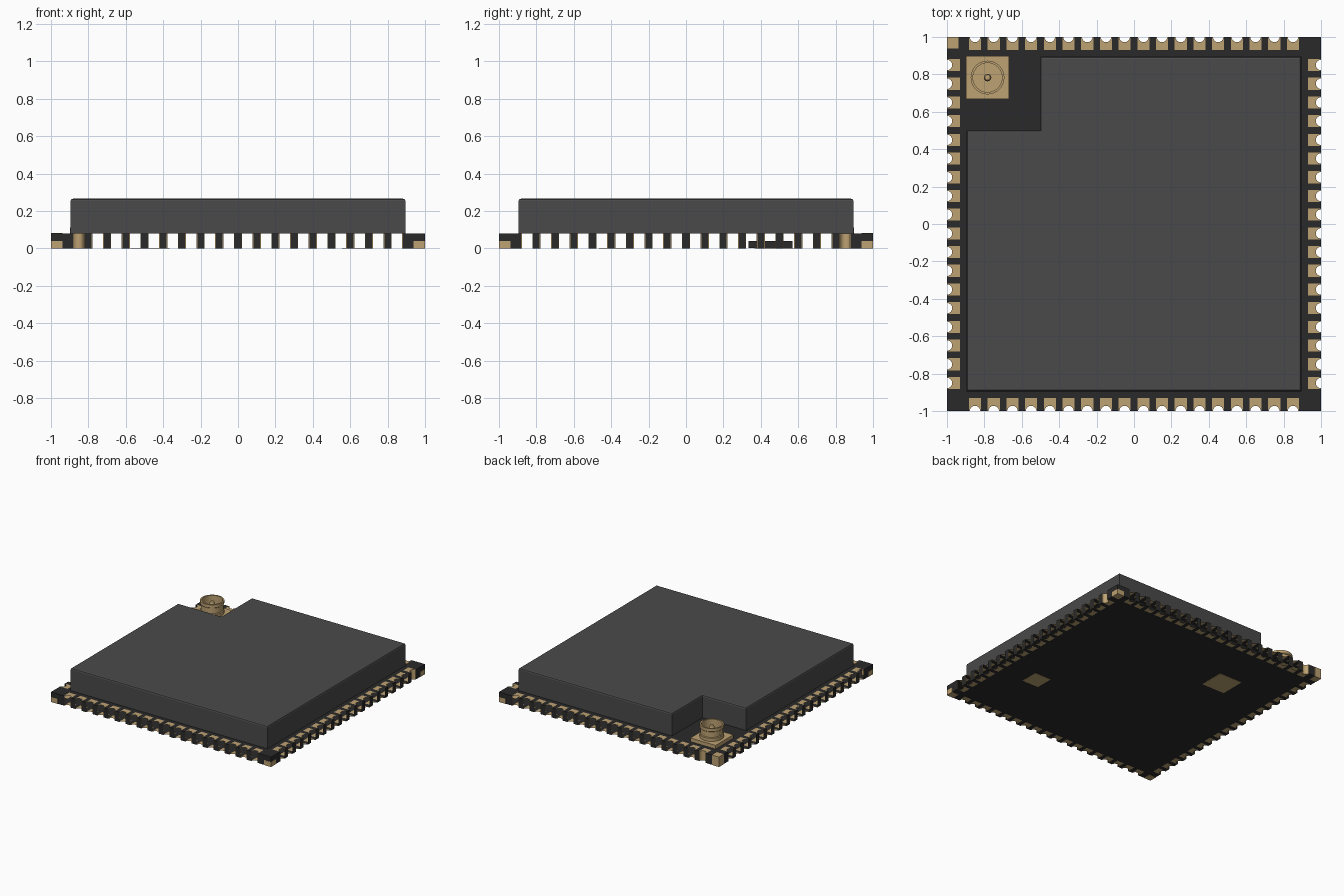
import bpy, bmesh, math
from mathutils import Matrix, Vector

if "Cube" in bpy.data.objects:
    bpy.data.objects.remove(bpy.data.objects["Cube"])


def material(name, colour):
    m = bpy.data.materials.new(name)
    m.use_nodes = True
    m.diffuse_color = (*colour, 1)
    m.node_tree.nodes["Principled BSDF"].inputs["Base Color"].default_value = (*colour, 1)
    return m


BOARD = material("board black", (0.023, 0.023, 0.023))
GOLD = material("pad gold", (0.51, 0.36, 0.17))
COVER = material("cover grey", (0.068, 0.068, 0.068))


def finish(name, bm, *mats):
    me = bpy.data.meshes.new(name)
    bm.to_mesh(me)
    bm.free()
    ob = bpy.data.objects.new(name, me)
    bpy.context.collection.objects.link(ob)
    for m in mats:
        me.materials.append(m)
    return ob


def box(name, lo, hi, mat):
    bm = bmesh.new()
    lo, hi = Vector(lo), Vector(hi)
    size = Matrix.Diagonal((*(hi - lo), 1))
    bmesh.ops.create_cube(bm, size=1, matrix=Matrix.Translation((lo + hi) / 2) @ size)
    return finish(name, bm, mat)


def lathe(name, profile, centre, mat):
    bm = bmesh.new()
    vs = [bm.verts.new((r, 0, z)) for r, z in profile]
    es = [bm.edges.new(p) for p in zip(vs, vs[1:])]
    bmesh.ops.spin(bm, geom=vs + es, axis=(0, 0, 1), cent=(0, 0, 0),
                   angle=math.tau, steps=40, use_duplicate=False)
    bmesh.ops.remove_doubles(bm, verts=bm.verts, dist=0.0005)
    bmesh.ops.recalc_face_normals(bm, faces=bm.faces)
    ob = finish(name, bm, mat)
    ob.location = centre
    bpy.context.view_layer.objects.active = ob
    ob.select_set(True)
    bpy.ops.object.shade_smooth_by_angle(angle=math.radians(40))
    ob.select_set(False)


# Circuit board: hollow shell whose edge pads have open half-round notches
T, EDGE, PITCH, HALF, R = 0.08, 0.93, 0.1, 0.0325, 0.028
board = bmesh.new()


def plate(outline, turn, slot, walled=False):
    rot = Matrix.Rotation(turn * math.pi / 2, 3, 'Z')
    pts = [rot @ Vector((x, y, 0)) for x, y in outline]
    low = [board.verts.new(p) for p in pts]
    top = [board.verts.new(p + Vector((0, 0, T))) for p in pts]
    faces = [board.faces.new(top), board.faces.new(low[::-1])]
    for i, (x, y) in enumerate(outline):
        j = (i + 1) % len(outline)
        u, v = outline[j]
        outer = (y == v == -1) or (x == u == 1)
        notch = walled and 0 < abs(x - u) < R and y < -0.94
        if outer or notch:
            faces.append(board.faces.new((low[i], low[j], top[j], top[i])))
    for f in faces:
        f.material_index = slot


plate([(-EDGE, -EDGE), (EDGE, -EDGE), (EDGE, EDGE), (-EDGE, EDGE)], 0, 0)
for side in range(4):
    for n in range(18):
        c = (n - 8.5) * PITCH
        arc = [(c - R * math.cos(a), -1 + R * math.sin(a))
               for a in (math.pi * k / 12 for k in range(1, 12))]
        plate([(c - HALF, -EDGE), (c - HALF, -1), (c - R, -1), *arc,
               (c + R, -1), (c + HALF, -1), (c + HALF, -EDGE)],
              side, 1, walled=(n == 17 and side in (1, 2)))
        if n < 17:
            a, b = c + HALF, c + PITCH - HALF
            plate([(a, -EDGE), (a, -1), (b, -1), (b, -EDGE)], side, 0)
    e = 8.5 * PITCH + HALF
    plate([(e, -EDGE), (e, -1), (1, -1), (1, -e), (EDGE, -e), (EDGE, -EDGE)], side, 0)
finish("circuit_board", board, BOARD, GOLD)

# Corner pads, the back right one running the full height
for sx in (-1, 1):
    for sy in (-1, 1):
        full = sx < 0 < sy
        xs, ys = sorted((sx * 0.938, sx * 1.001)), sorted((sy * 0.938, sy * 1.001))
        box("corner_pad", (xs[0], ys[0], -0.001),
            (xs[1], ys[1], T + 0.001 if full else T / 2), GOLD)

# Contact pads underneath and a low rib inside the board
for x, y, h in ((-0.47, 0.47, 0.105), (0.63, -0.39, 0.075)):
    box("bottom_pad", (x - h, y - h, -0.002), (x + h, y + h, 0.001), GOLD)
box("inner_rib", (-0.52, 0.335, 0.002), (-0.518, 0.57, T / 2), BOARD)

# Shield cover with a notched corner and softened top edges
bm = bmesh.new()
L, N = 0.895, -0.5
outline = [(-L, -L), (L, -L), (L, L), (N, L), (N, -N), (-L, -N)]
base = bm.faces.new([bm.verts.new((x, y, T)) for x, y in outline])
ext = bmesh.ops.extrude_face_region(bm, geom=[base], use_keep_orig=True)
for v in ext["geom"]:
    if isinstance(v, bmesh.types.BMVert):
        v.co.z = 0.265
bmesh.ops.recalc_face_normals(bm, faces=bm.faces)
rim = [e for e in bm.edges if all(v.co.z > 0.2 for v in e.verts)]
bmesh.ops.bevel(bm, geom=rim, offset=0.012, segments=2, profile=0.5, affect='EDGES')
finish("shield_cover", bm, COVER)

# Coaxial connector: square base, open ring and centre pin
CX, CY = -0.783, 0.783
box("connector_base", (CX - 0.115, CY - 0.115, T), (CX + 0.115, CY + 0.115, 0.11), GOLD)
lathe("connector_ring", [(0.09, 0.11), (0.09, 0.135), (0.084, 0.14), (0.084, 0.185), (0.09, 0.19),
                         (0.09, 0.215), (0.078, 0.215), (0.078, 0.11)], (CX, CY, 0), GOLD)
lathe("connector_pin", [(0.02, 0.11), (0.02, 0.19), (0.014, 0.202), (0, 0.207)], (CX, CY, 0), GOLD)
